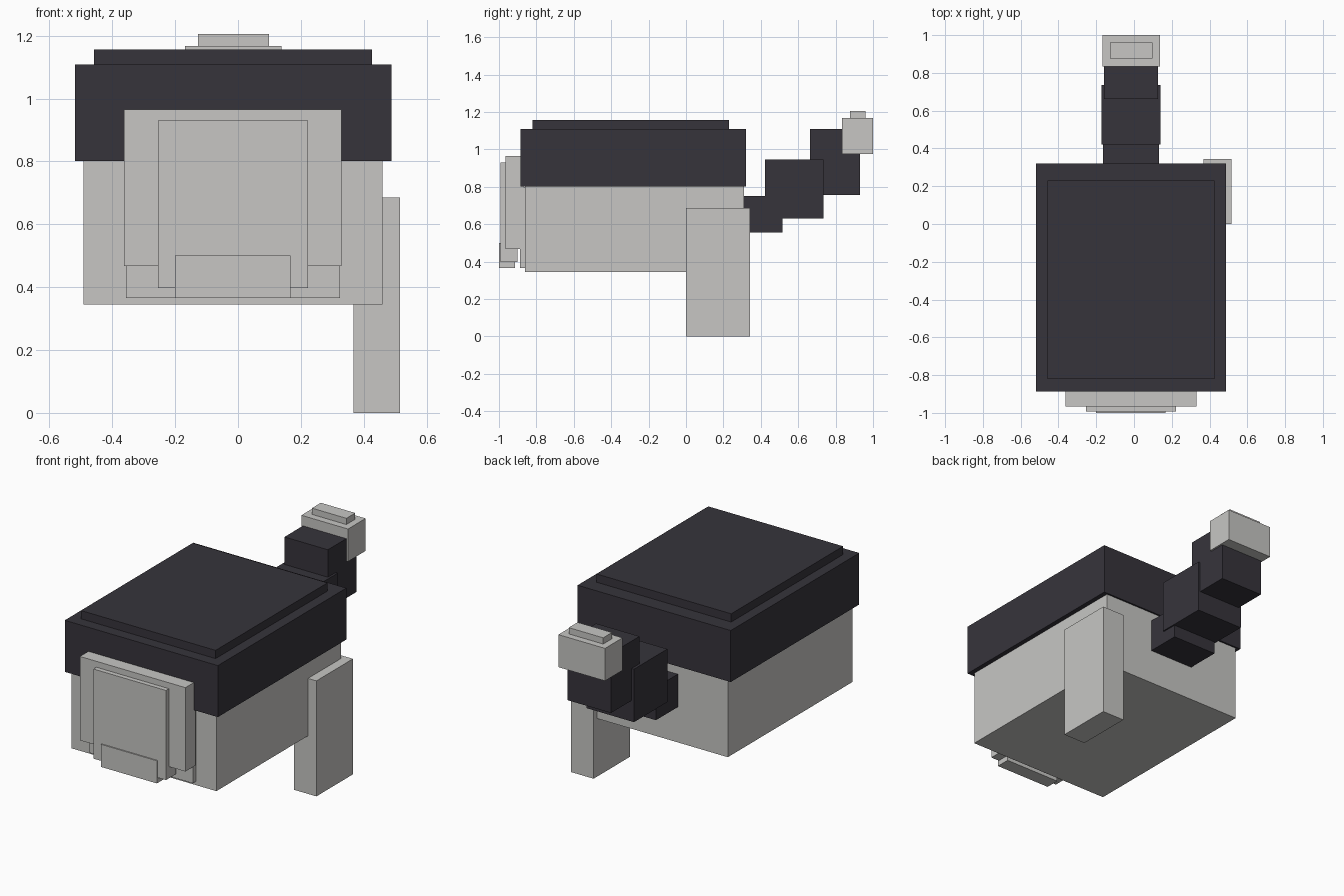
import bpy
import bmesh
from mathutils import Matrix, Vector

cube = bpy.data.objects.get("Cube")
if cube:
    bpy.data.objects.remove(cube, do_unlink=True)


def material(name, colour):
    mat = bpy.data.materials.new(name)
    mat.use_nodes = True
    mat.diffuse_color = colour
    mat.node_tree.nodes["Principled BSDF"].inputs["Base Color"].default_value = colour
    return mat


light = material("light grey", (0.57, 0.565, 0.55, 1))
dark = material("charcoal", (0.037, 0.034, 0.044, 1))


def box(name, mat, x, y, z):
    """Axis-aligned block from its (min, max) extent on each axis."""
    lo, hi = Vector((x[0], y[0], z[0])), Vector((x[1], y[1], z[1]))
    bm = bmesh.new()
    bmesh.ops.create_cube(bm, size=1, matrix=Matrix.Diagonal((*(hi - lo), 1)))
    mesh = bpy.data.meshes.new(name)
    bm.to_mesh(mesh)
    bm.free()
    mesh.materials.append(mat)
    obj = bpy.data.objects.new(name, mesh)
    obj.location = (lo + hi) / 2
    bpy.context.collection.objects.link(obj)
    return obj


# Body with its dark back and raised top plate
box("body", light, (-0.492, 0.46), (-0.86, 0.31), (0.345, 0.82))
box("back_shell", dark, (-0.518, 0.488), (-0.886, 0.32), (0.802, 1.108))
box("back_plate", dark, (-0.458, 0.427), (-0.82, 0.23), (1.10, 1.157))

# Layered head, from the neck forwards
box("neck_plate", light, (-0.356, 0.325), (-0.888, -0.85), (0.366, 0.80))
box("head", light, (-0.363, 0.33), (-0.965, -0.87), (0.467, 0.965))
box("face", light, (-0.255, 0.222), (-0.993, -0.90), (0.398, 0.93))
box("chin", light, (-0.20, 0.167), (-1.0, -0.915), (0.366, 0.50))

# Single standing leg
box("rear_left_leg", light, (0.367, 0.515), (0.0, 0.343), (0.0, 0.686))

# Stepped tail with a pale tip
box("tail_base", dark, (-0.163, 0.132), (0.28, 0.515), (0.555, 0.75))
box("tail_middle", dark, (-0.173, 0.14), (0.422, 0.735), (0.63, 0.945))
box("tail_upper", dark, (-0.158, 0.127), (0.662, 0.93), (0.755, 1.108))
box("tail_tip", light, (-0.168, 0.138), (0.835, 1.0), (0.975, 1.168))
box("tail_cap", light, (-0.128, 0.098), (0.877, 0.96), (1.15, 1.205))
